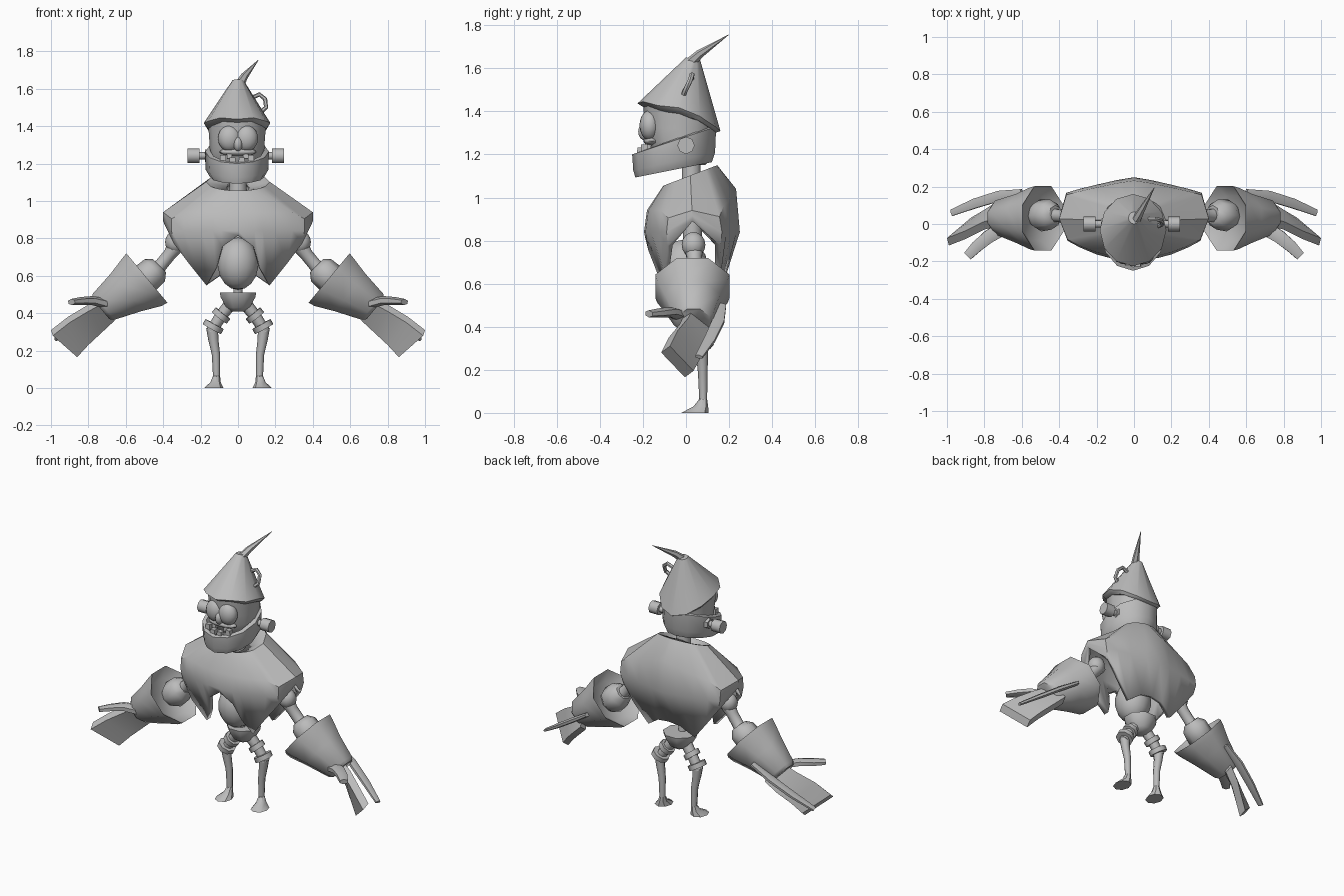
import bpy, bmesh, math
from mathutils import Vector

if "Cube" in bpy.data.objects:
    bpy.data.objects.remove(bpy.data.objects["Cube"])

metal = bpy.data.materials.new("plain grey")
metal.diffuse_color = (0.5, 0.5, 0.5, 1)
metal.use_nodes = True
metal.node_tree.nodes["Principled BSDF"].inputs["Base Color"].default_value = metal.diffuse_color


def finish(name, bm, angle=35):
    bmesh.ops.recalc_face_normals(bm, faces=bm.faces)
    me = bpy.data.meshes.new(name)
    bm.to_mesh(me)
    bm.free()
    ob = bpy.data.objects.new(name, me)
    bpy.context.collection.objects.link(ob)
    me.materials.append(metal)
    bpy.ops.object.select_all(action='DESELECT')
    bpy.context.view_layer.objects.active = ob
    ob.select_set(True)
    bpy.ops.object.shade_smooth_by_angle(angle=math.radians(angle))
    return ob


def loft(name, rings, cap_start=True, cap_end=True, angle=35):
    """Skin a list of closed rings that share a point count."""
    bm = bmesh.new()
    vs = [[bm.verts.new(p) for p in r] for r in rings]
    n = len(vs[0])
    for a, b in zip(vs, vs[1:]):
        for i in range(n):
            bm.faces.new((a[i], a[(i + 1) % n], b[(i + 1) % n], b[i]))
    if cap_start:
        bm.faces.new(vs[0])
    if cap_end:
        bm.faces.new(vs[-1])
    return finish(name, bm, angle)


def tube(name, pts, radii, n=8, flat=1.0, angle=50, turn=0.0, axis=None):
    """Round sections along a path; flat squashes one direction."""
    pts = [Vector(p) for p in pts]
    rings = []
    for i, (p, r) in enumerate(zip(pts, radii)):
        d = pts[min(i + 1, len(pts) - 1)] - pts[max(i - 1, 0)]
        d = (Vector(axis) if axis else d).normalized()
        u = d.cross(Vector((0, 1, 0)))
        u = (u if u.length > 0.1 else d.cross(Vector((1, 0, 0)))).normalized()
        v = d.cross(u)
        rings.append([p + u * (r * flat * math.cos(t)) + v * (r * math.sin(t))
                      for t in (2 * math.pi * (k + turn) / n for k in range(n))])
    return loft(name, rings, angle=angle)


def ball(name, c, s, n=12):
    bm = bmesh.new()
    bmesh.ops.create_uvsphere(bm, u_segments=n, v_segments=n // 2 + 2, radius=1)
    for v in bm.verts:
        v.co = Vector([c[i] + v.co[i] * s[i] for i in range(3)])
    return finish(name, bm, 60)


def oval(cx, rx, y0, y1, z, n=12):
    """Horizontal oval ring, z may be a function of y."""
    zf = z if callable(z) else (lambda y: z)
    out = []
    for k in range(n):
        t = 2 * math.pi * k / n
        y = (y0 + y1) / 2 + (y1 - y0) / 2 * math.sin(t)
        out.append((cx + rx * math.cos(t), y, zf(y)))
    return out


# --- head, hat and jaw ---
brim = lambda y: 1.395 - .36 * y - 1.6 * y * y + .03 * (y < -.15)
loft("head", [oval(-.005, .10, -.11, .09, 1.15), oval(-.005, .14, -.15, .13, 1.20),
              oval(-.005, .145, -.18, .13, 1.26), oval(-.005, .148, -.19, .13, 1.32),
              oval(-.005, .155, -.20, .135, lambda y: brim(y) + .01)], angle=50)
loft("hat", [oval(-.005, .16, -.20, .14, lambda y: brim(y) - .012),
             oval(-.005, .178, -.225, .16, lambda y: brim(y) + .012),
             oval(0, .03, 0, .065, lambda y: 1.65 - .15 * y)], angle=50)
tube("hat_spike", [(.01, .02, 1.625), (.035, .065, 1.668), (.11, .197, 1.755)], [.026, .02, .001], 6)
tube("hat_handle", [(.07, .025, 1.55), (.115, .028, 1.57), (.145, .02, 1.545),
                    (.15, -.002, 1.50), (.115, -.015, 1.47)], [.012] * 5, 6)
# soft face bulges sunk into the head
for s in (-1, 1):
    ball("cheek", (s * .045, -.168, 1.335), (.062, .048, .07), 16)
ball("nose", (0, -.19, 1.305), (.025, .032, .04))
ball("upper_lip", (0, -.16, 1.262), (.10, .038, .022))

slope = lambda z, k: (lambda y: z + k * (y + .25))
loft("jaw", [oval(-.005, .13, -.19, .10, slope(1.17, .2)),
             oval(-.005, .145, -.23, .13, slope(1.20, .36)),
             oval(-.005, .17, -.25, .14, slope(1.20, .33)),
             oval(-.005, .168, -.245, .135, slope(1.125, .22)),
             oval(-.005, .145, -.235, .12, slope(1.09, .2))], angle=40)
for x, h in ((-.08, .035), (-.03, .02), (.02, .02), (.07, .035)):
    y = -.212 + 4 * x * x
    tube("lower_tooth", [(x, y, 1.19), (x, y, 1.212 + h)], [.024, .022], 4, turn=.5)
for x in (-.045, .04):
    tube("upper_tooth", [(x, -.172, 1.27), (x, -.176, 1.225)], [.02, .018], 4, turn=.5)

# --- neck bolts ---
for s in (-1, 1):
    o = -.012
    tube("bolt_shaft", [(s * .12, 0, 1.242), (o + s * .20, 0, 1.242)], [.02] * 2, 8)
    tube("bolt_collar", [(s * .13, 0, 1.242), (o + s * .165, 0, 1.242)], [.04, .032], 6)
    tube("bolt_head", [(o + s * .195, 0, 1.242), (o + s * .258, 0, 1.242)], [.04] * 2, 8)

# --- neck, spine and belly ---
tube("neck", [(0, .03, 1.02), (0, .025, 1.09), (0, .025, 1.18)], [.05, .045, .045], 10)
tube("spine", [(0, .03, .75), (0, .03, 1.05)], [.045] * 2, 8)
ball("belly", (0, -.01, .665), (.112, .115, .14), 14)
tube("waist", [(0, .04, .48), (0, .03, .56)], [.025] * 2, 8)

# --- torso shell: columns of (x, y, hem x, hem y, hem z) from front to back ---
half = [(0, -.195, 0, -.19, .815), (.09, -.188, .085, -.175, .755), (.135, -.18, .118, -.13, .64),
        (.20, -.163, .168, -.085, .548), (.29, -.125, .262, -.105, .665), (.355, -.09, .345, -.085, .775),
        (.40, .03, .40, .03, .89), (.362, .167, .345, .16, .775), (.29, .188, .262, .165, .665),
        (.20, .21, .168, .15, .55), (.09, .235, .08, .175, .61), (0, .25, 0, .18, .62)]
cols = half + [(-a, b, -c, d, e) for a, b, c, d, e in half[-2:0:-1]]
rings = [[], [], [], [], []]
for x, y, hx, hy, hz in cols:
    t = math.atan2(y - .03, x / 1.8)
    cx, cy = .17 * math.cos(t), .02 + .125 * math.sin(t)
    cz = 1.055 + (cy + .105) * .38
    back = max(0, y) / .25 * (1 - abs(x) / .4)
    z2 = .905 if .33 < abs(x) < .39 else .94
    rings[0].append((cx * .35, .02 + (cy - .02) * .4, cz - .03))
    rings[1].append((cx, cy, cz))
    rings[2].append((x, y * .93, z2 + .10 * back))
    z3 = max(.84, hz + .025) if hz > .8 else .84
    rings[3].append((x, y, z3))
    rings[4].append((hx, hy, hz))
shell = loft("torso_shell", rings, False, False, 38)
sol = shell.modifiers.new("thickness", 'SOLIDIFY')
sol.thickness, sol.offset = .03, -1

# --- arms ---
for s in (-1, 1):
    m = lambda pts: [(s * x, y, z) for x, y, z in pts]
    ball("shoulder_ball", (s * .335, .035, .78), (.055, .055, .06))
    tube("upper_arm", m([(.32, .035, .78), (.365, .04, .715), (.41, .045, .66), (.47, .05, .60)]),
         [.05, .035, .035, .05], 10)
    tube("elbow", m([(.42, .05, .655), (.445, .05, .63), (.50, .045, .58), (.54, .04, .55)]),
         [.05, .08, .085, .05], 8)
    # flared gauntlet with a recessed mouth
    tube("gauntlet", m([(.525, .03, .555), (.487, .03, .588), (.515, .03, .565), (.60, .03, .51),
                        (.718, .035, .435), (.735, .035, .425)]),
         [.13, .186, .178, .14, .098, .08], 8, turn=.5, axis=(s * .77, 0, -.64))
    # broad palm plate, bent a little along its length
    up = [Vector(p) for p in ((.69, .0, .47), (.80, -.03, .41), (.90, -.08, .35), (.99, -.115, .28))]
    lo = [Vector(p) for p in ((.66, .10, .36), (.73, .075, .295), (.80, .03, .23), (.86, -.005, .165))]
    off = Vector((.01, .04, .03))
    secs = [[a, b, b + off, a + off] for a, b in zip(up, lo)]
    loft("hand_plate", [m([tuple(p) for p in q]) for q in secs])
    tube("thumb", m([(.70, -.02, .45), (.78, -.07, .468), (.84, -.12, .465), (.89, -.172, .46)]),
         [.045, .04, .036, .028], 6, flat=.6)
    tube("long_finger", m([(.60, .165, .50), (.72, .15, .425), (.85, .11, .34), (.975, .06, .26)]),
         [.025, .032, .03, .02], 6, flat=.5)

# --- pelvis and legs ---
tube("pelvis", [(0, .06, .51), (0, .06, .485), (0, .06, .43), (0, .06, .41)],
     [.105, .10, .068, .04], 8, turn=.5)
for s in (-1, 1):
    m = lambda pts: [(s * x, y, z) for x, y, z in pts]
    tube("thigh", m([(.04, .06, .45), (.095, .07, .38), (.145, .075, .30)]), [.035, .032, .03], 8)
    tube("hip_disc", m([(.08, .066, .40), (.10, .068, .375)]), [.05] * 2, 8)
    tube("knee_disc", m([(.125, .072, .342), (.14, .073, .315)]), [.056] * 2, 8)
    tube("shin", m([(.138, .073, .32), (.132, .075, .26), (.118, .078, .18), (.115, .08, .05)]),
         [.032, .027, .022, .018], 8)
    # foot: wedge from the ankle down to a flat sole
    loft("foot", [m(oval(.13, .052, -.022, .105, 0, 8)), m(oval(.12, .028, .035, .103, .03, 8)),
                  m(oval(.115, .019, .062, .098, .065, 8))])
